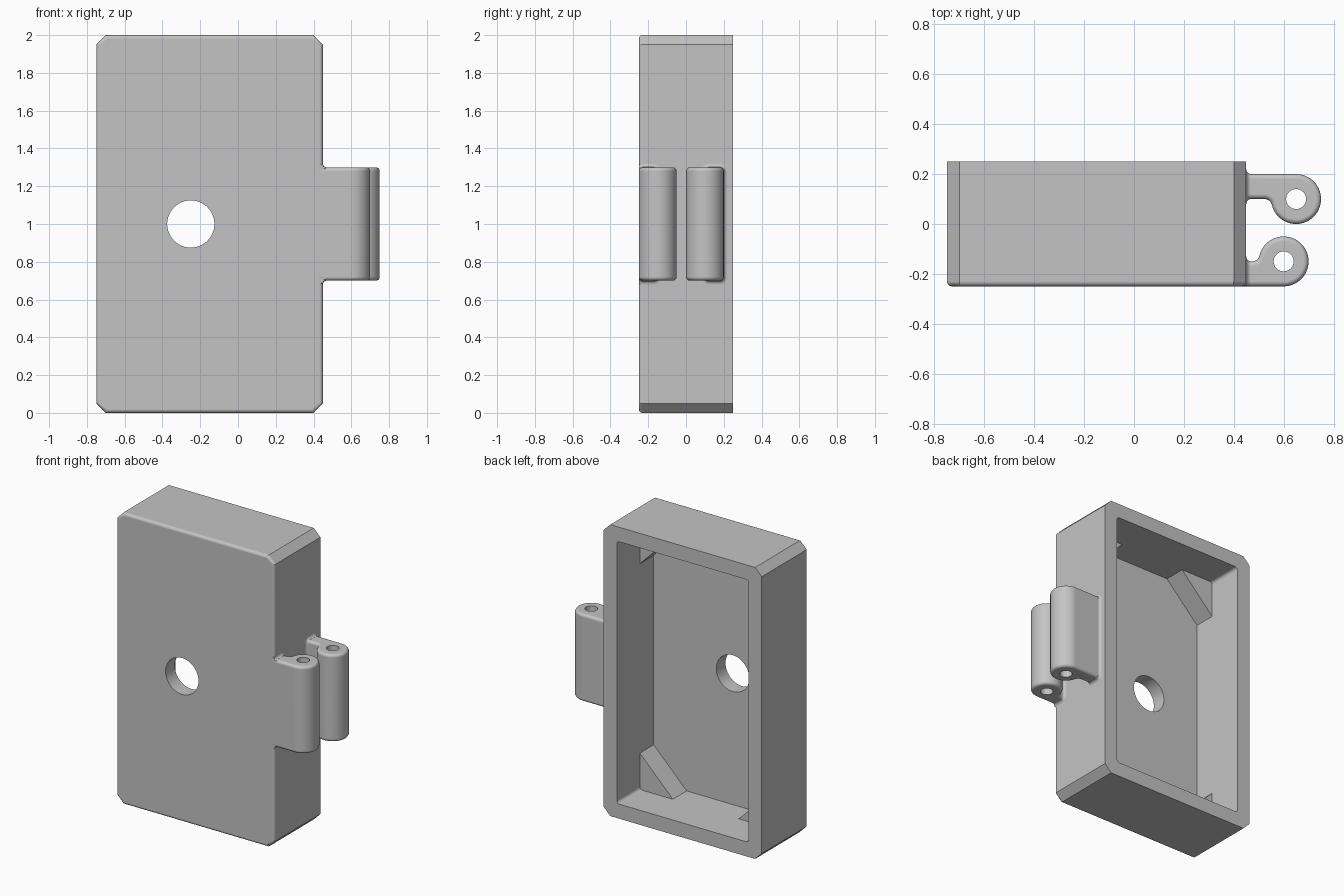
import bpy, bmesh, math
from mathutils import Vector

if "Cube" in bpy.data.objects:
    bpy.data.objects.remove(bpy.data.objects["Cube"], do_unlink=True)

grey = bpy.data.materials.new("plain_grey")
grey.use_nodes = True
color = (0.55, 0.55, 0.55, 1)
grey.diffuse_color = color
grey.node_tree.nodes["Principled BSDF"].inputs["Base Color"].default_value = color

ROUND = 0.02      # edge rounding
LOW, HIGH = 0.7, 1.3   # height range of the hinge
ROOT = 0.43       # where the hinge arms enter the wall
WALL = 0.45


def make_object(name, bm):
    bmesh.ops.recalc_face_normals(bm, faces=bm.faces)
    mesh = bpy.data.meshes.new(name)
    bm.to_mesh(mesh)
    bm.free()
    mesh.materials.append(grey)
    obj = bpy.data.objects.new(name, mesh)
    bpy.context.collection.objects.link(obj)
    return obj


def prism(name, points, lo, hi, axis, rounded=None):
    """Extrude a 2D outline along y or z; round the edges that pass the rule."""
    def place(p, h):
        return (p[0], h, p[1]) if axis == "y" else (p[0], p[1], h)
    bm = bmesh.new()
    a = [bm.verts.new(place(p, lo)) for p in points]
    b = [bm.verts.new(place(p, hi)) for p in points]
    bm.faces.new(a)
    bm.faces.new(b)
    for i in range(len(points)):
        j = (i + 1) % len(points)
        bm.faces.new((a[i], a[j], b[j], b[i]))
    bmesh.ops.recalc_face_normals(bm, faces=bm.faces)
    if rounded:
        edges = [e for e in bm.edges if rounded(e.verts[0].co, e.verts[1].co)]
        bmesh.ops.bevel(bm, geom=edges, offset=ROUND, segments=5, profile=0.5,
                        affect="EDGES", clamp_overlap=False)
    return make_object(name, bm)


def arc(cx, cy, r, start, end, steps):
    angles = [start + (end - start) * i / steps for i in range(steps + 1)]
    return [(cx + r * math.cos(t), cy + r * math.sin(t)) for t in angles]


def circle(cx, cy, r, steps=48):
    return arc(cx, cy, r, 0, math.tau, steps)[:-1]


def cut(obj, cutter):
    cutter.hide_render = True
    mod = obj.modifiers.new("cut", "BOOLEAN")
    mod.operation, mod.solver, mod.object = "DIFFERENCE", "EXACT", cutter
    bpy.context.view_layer.objects.active = obj
    bpy.ops.object.modifier_apply(modifier=mod.name)
    bpy.data.objects.remove(cutter, do_unlink=True)


def finish(obj):
    bpy.ops.object.select_all(action="DESELECT")
    obj.select_set(True)
    bpy.context.view_layer.objects.active = obj
    bpy.ops.object.shade_smooth_by_angle(angle=math.radians(30))
    mod = obj.modifiers.new("flat_panels", "WEIGHTED_NORMAL")
    mod.keep_sharp = True


# Open-backed case with chamfered corners and a rounded front rim
L, R, H, C = -0.75, WALL, 2.0, 0.05
outline = [(L + C, 0), (R - C, 0), (R, C), (R, H - C),
           (R - C, H), (L + C, H), (L, H - C), (L, C)]
case = prism("case", outline, -0.25, 0.25, "y",
             lambda p, q: p.y < 0 and q.y < 0)

# Inner cavity and round front opening
T = 0.1
inner = [(L + T, T), (R - T, T), (R - T, H - T), (L + T, H - T)]
cut(case, prism("cavity_cutter", inner, -0.15, 0.4, "y",
                lambda p, q: abs(p.y - q.y) > 0.1))
cut(case, prism("opening_cutter", circle(-0.25, 1, 0.125), -0.4, 0, "y"))
finish(case)

# Corner gussets inside the case
leg, sink = 0.25, 0.02
for side, sx, x in (("right", 1, L + T), ("left", -1, R - T)):
    for level, sz, z in (("lower", 1, T), ("upper", -1, H - T)):
        x0, z0, n = x - sx * sink, z - sz * sink, leg + 2 * sink
        finish(prism(f"{level}_{side}_gusset",
                     [(x0, z0), (x0 + sx * n, z0), (x0, z0 + sz * n)],
                     -0.17, 0, "y"))


def hinge(name, cx, cy, s):
    """Hinge arm and knuckle; s is the side (in y) on which the arm lies."""
    r, f = 0.1, 0.03
    u = -math.sqrt((r + f) ** 2 - f ** 2)
    touch = math.atan2(f, -u)
    local = [(ROOT - cx, r)]
    local += arc(0, 0, r, math.pi / 2, touch - math.pi, 40)
    local += arc(u, -f, f, touch, math.pi / 2, 8)[1:]
    local += [(ROOT - cx, 0)]
    points = [(cx + a, cy + s * b) for a, b in local]

    def rim(p, q):
        return abs(p.z - q.z) < 1e-5 and max(p.x, q.x) > ROOT + 0.001
    knuckle = prism(name, points, LOW, HIGH, "z", rim)
    cut(knuckle, prism("pin_cutter", circle(cx, cy, 0.04, 32), 0.5, 1.5, "z"))
    finish(knuckle)

    # Concave fillet where the arm meets the case wall
    y0, y1 = sorted((cy, cy + s * r))
    corners = ((y1, HIGH, 0), (y0, HIGH, 1), (y0, LOW, 2), (y1, LOW, 3))
    rings = [(ROOT, ROUND)]
    for i in range(6):
        t = i / 6 * math.pi / 2
        rings.append((WALL + ROUND * (1 - math.cos(t)), ROUND * (1 - math.sin(t))))
    bm = bmesh.new()
    loops = []
    for x, grow in rings:
        loop = []
        for y, z, k in corners:
            oy = y - ROUND if y == y1 else y + ROUND
            oz = z - ROUND if z == HIGH else z + ROUND
            start = k * math.pi / 2
            for py, pz in arc(oy, oz, ROUND + grow, start, start + math.pi / 2, 5):
                loop.append(bm.verts.new(Vector((x, max(py, -0.249), pz))))
        loops.append(loop)
    for a, b in zip(loops, loops[1:]):
        for i in range(len(a)):
            j = (i + 1) % len(a)
            bm.faces.new((a[i], a[j], b[j], b[i]))
    bm.faces.new(loops[0])
    bm.faces.new(loops[-1])
    finish(make_object(name + "_root_fillet", bm))


# Two hinge knuckles on the left wall
hinge("front_hinge", 0.6, -0.15, -1)
hinge("back_hinge", 0.65, 0.1, 1)
